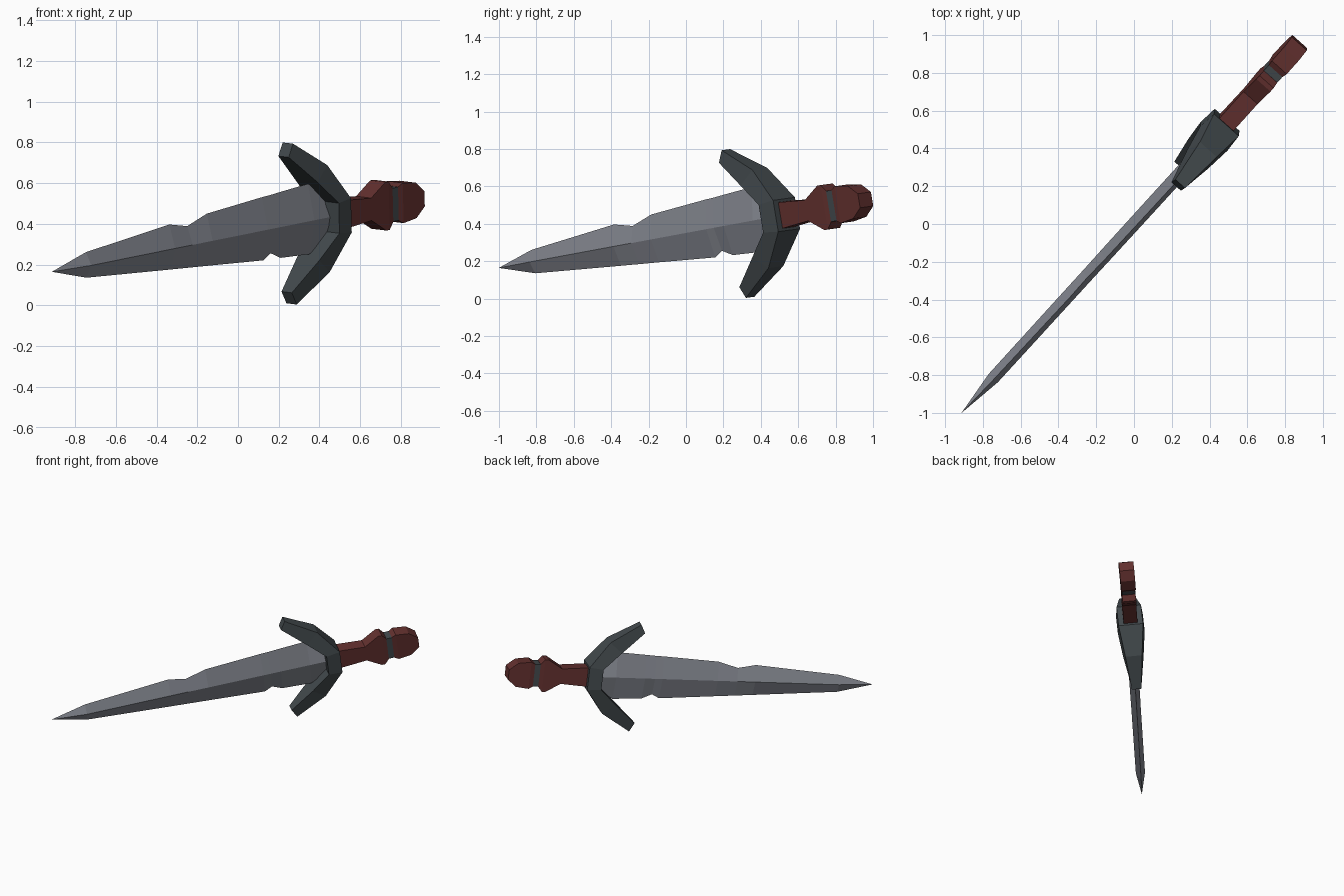
import bpy, bmesh, math
from mathutils import Matrix, Vector

if "Cube" in bpy.data.objects:
    bpy.data.objects.remove(bpy.data.objects["Cube"])

# Dagger frame: local x runs from tip to pommel, local z along the guard
YAW, PITCH, ROLL = math.radians(47.6), math.radians(7.8), math.radians(5.3)
along = Vector((math.cos(YAW), math.sin(YAW), 0))
side = Vector((math.sin(YAW), -math.cos(YAW), 0))
axis = along * math.cos(PITCH) + Vector((0, 0, math.sin(PITCH)))
up = Vector((0, 0, math.cos(PITCH))) - along * math.sin(PITCH)
up = up * math.cos(ROLL) + side * math.sin(ROLL)
POSE = Matrix((axis, up.cross(axis), up)).transposed().to_4x4()
POSE.translation = (0, 0, 0.35)


def material(name, rgb):
    m = bpy.data.materials.new(name)
    m.diffuse_color = (*rgb, 1)
    m.use_nodes = True
    m.node_tree.nodes["Principled BSDF"].inputs["Base Color"].default_value = m.diffuse_color
    return m


steel = material("steel grey", (0.225, 0.237, 0.272))
iron = material("dark iron", (0.055, 0.067, 0.073))
leather = material("dark red leather", (0.125, 0.030, 0.028))


def loft(name, rings, mat):
    """Skin four-point rings with flat faces and close both ends."""
    bm = bmesh.new()
    loops = [[bm.verts.new(p) for p in ring] for ring in rings]
    for a, b in zip(loops, loops[1:]):
        for i in range(4):
            j = (i + 1) % 4
            bm.faces.new((a[i], a[j], b[j], b[i]))
    bm.faces.new(loops[0])
    bm.faces.new(loops[-1])
    bmesh.ops.remove_doubles(bm, verts=bm.verts, dist=0.0005)
    bmesh.ops.recalc_face_normals(bm, faces=bm.faces)
    bm.transform(POSE)
    me = bpy.data.meshes.new(name)
    bm.to_mesh(me)
    bm.free()
    me.materials.append(mat)
    ob = bpy.data.objects.new(name, me)
    bpy.context.collection.objects.link(ob)
    return ob


def box_ring(x, h, w):
    return [(x, -w, -h), (x, w, -h), (x, w, h), (x, -w, h)]


# Blade: diamond section with nicks (x, upper edge, lower edge, half thickness)
blade = [(-1.368, 0.0001, -0.0001, 0.0001), (-1.115, 0.063, -0.064, 0.033),
         (-0.5, 0.116, -0.108, 0.034), (-0.37, 0.09, -0.117, 0.034),
         (-0.225, 0.132, -0.127, 0.035), (0.18, 0.158, -0.156, 0.036),
         (0.235, 0.160, -0.128, 0.036), (0.307, 0.165, -0.161, 0.036),
         (0.52, 0.178, -0.172, 0.037), (0.68, 0.08, -0.08, 0.037)]
loft("blade", [[(x, 0, t), (x, h, 0), (x, 0, b), (x, -h, 0)]
               for x, t, b, h in blade], steel)

# Guard: half arc mirrored (outer x, z, half width, inner x, z, half width)
half = [(0.380, 0.400, 0.034, 0.346, 0.337, 0.034),
        (0.598, 0.266, 0.060, 0.508, 0.195, 0.074),
        (0.735, 0.085, 0.088, 0.635, 0.075, 0.097)]
arc = half + [(a, -b, c, d, -e, f) for a, b, c, d, e, f in reversed(half)]
loft("guard", [[(a, c, b), (a, -c, b), (d, -f, e), (d, f, e)]
               for a, b, c, d, e, f in arc], iron)

# Grip, band and pommel: square sections (x, half height, half width)
parts = {
    "grip": ([(0.70, 0.073, 0.05), (0.925, 0.056, 0.05), (1.03, 0.12, 0.05),
              (1.055, 0.12, 0.05), (1.085, 0.084, 0.048)], leather),
    "band": ([(1.083, 0.083, 0.048), (1.127, 0.083, 0.048)], iron),
    "pommel": ([(1.125, 0.084, 0.048), (1.155, 0.1, 0.053), (1.25, 0.088, 0.053),
                (1.312, 0.038, 0.053)], leather),
}
for name, (sections, mat) in parts.items():
    loft(name, [box_ring(*s) for s in sections], mat)
